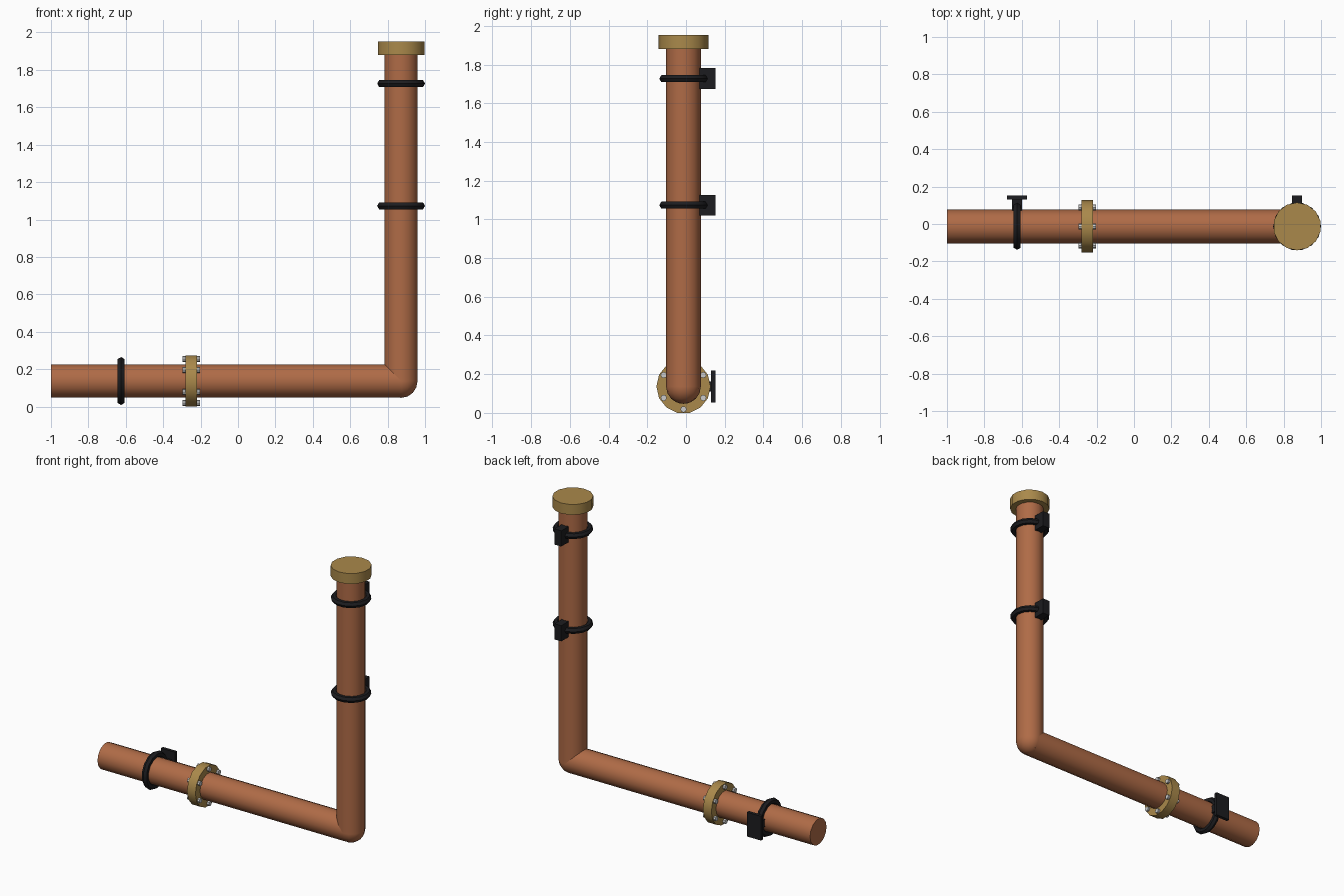
import bpy
from math import pi, cos, sin, radians

if "Cube" in bpy.data.objects:
    bpy.data.objects.remove(bpy.data.objects["Cube"])

PX, PY, PZ = 0.872, -0.013, 0.1365   # elbow centre
R, SIDES = 0.09, 14


def material(name, color):
    m = bpy.data.materials.new(name)
    m.diffuse_color = (*color, 1)
    m.use_nodes = True
    m.node_tree.nodes["Principled BSDF"].inputs["Base Color"].default_value = m.diffuse_color
    return m


COPPER = material("copper", (0.43, 0.147, 0.062))
BRASS = material("brass", (0.40, 0.25, 0.07))
BLACK = material("black_rubber", (0.012, 0.012, 0.014))


def finish(name, mat):
    ob = bpy.context.object
    ob.name = name
    if mat:
        ob.data.materials.append(mat)
    bpy.ops.object.shade_smooth_by_angle(angle=radians(30))
    return ob


def cylinder(name, loc, radius, depth, mat, along_x=False, sides=SIDES):
    bpy.ops.mesh.primitive_cylinder_add(
        vertices=sides, radius=radius, depth=depth, location=loc,
        rotation=(0, pi / 2 if along_x else 0, 0))
    return finish(name, mat)


def box(name, loc, size, mat):
    bpy.ops.mesh.primitive_cube_add(size=1, location=loc)
    bpy.context.object.scale = size
    bpy.ops.object.transform_apply(location=False, rotation=False, scale=True)
    return finish(name, mat)


def ring(name, loc, along_x=False):
    bpy.ops.mesh.primitive_torus_add(
        major_segments=SIDES, minor_segments=6, major_radius=0.107,
        minor_radius=0.021, location=loc,
        rotation=(0, pi / 2 if along_x else 0, 0))
    return finish(name, BLACK)


# Pipes and rounded elbow
cylinder("horizontal_pipe", ((PX - 1) / 2, PY, PZ), R, PX + 1, COPPER, True)
cylinder("vertical_pipe", (PX, PY, (PZ + 1.9) / 2), R, 1.9 - PZ, COPPER)
bpy.ops.mesh.primitive_uv_sphere_add(segments=SIDES, ring_count=8, radius=R,
                                     location=(PX, PY, PZ))
finish("elbow", COPPER)

# End cap on top
cylinder("end_cap", (PX, PY, 1.916), 0.128, 0.072, BRASS)

# Flange with six bolts through it
FX = -0.25
cylinder("flange", (FX, PY, PZ), 0.14, 0.064, BRASS, True)
for i in range(6):
    a = pi / 2 + i * pi / 3
    cylinder(f"flange_bolt_{i + 1}",
             (FX, PY + 0.118 * cos(a), PZ + 0.118 * sin(a)),
             0.016, 0.094, None, True, 8)

# Wall clamps on the vertical pipe
for i, z in enumerate((1.073, 1.727)):
    ring(f"riser_clamp_ring_{i + 1}", (PX, PY, z))
    box(f"riser_clamp_block_{i + 1}", (PX, 0.111, z), (0.053, 0.082, 0.108), BLACK)

# Wall clamp on the horizontal pipe
CX = -0.625
ring("clamp_ring", (CX, PY, PZ), True)
box("clamp_stem", (CX, 0.1, PZ), (0.053, 0.07, 0.053), BLACK)
box("clamp_wall_plate", (CX, 0.141, PZ), (0.107, 0.022, 0.167), BLACK)
